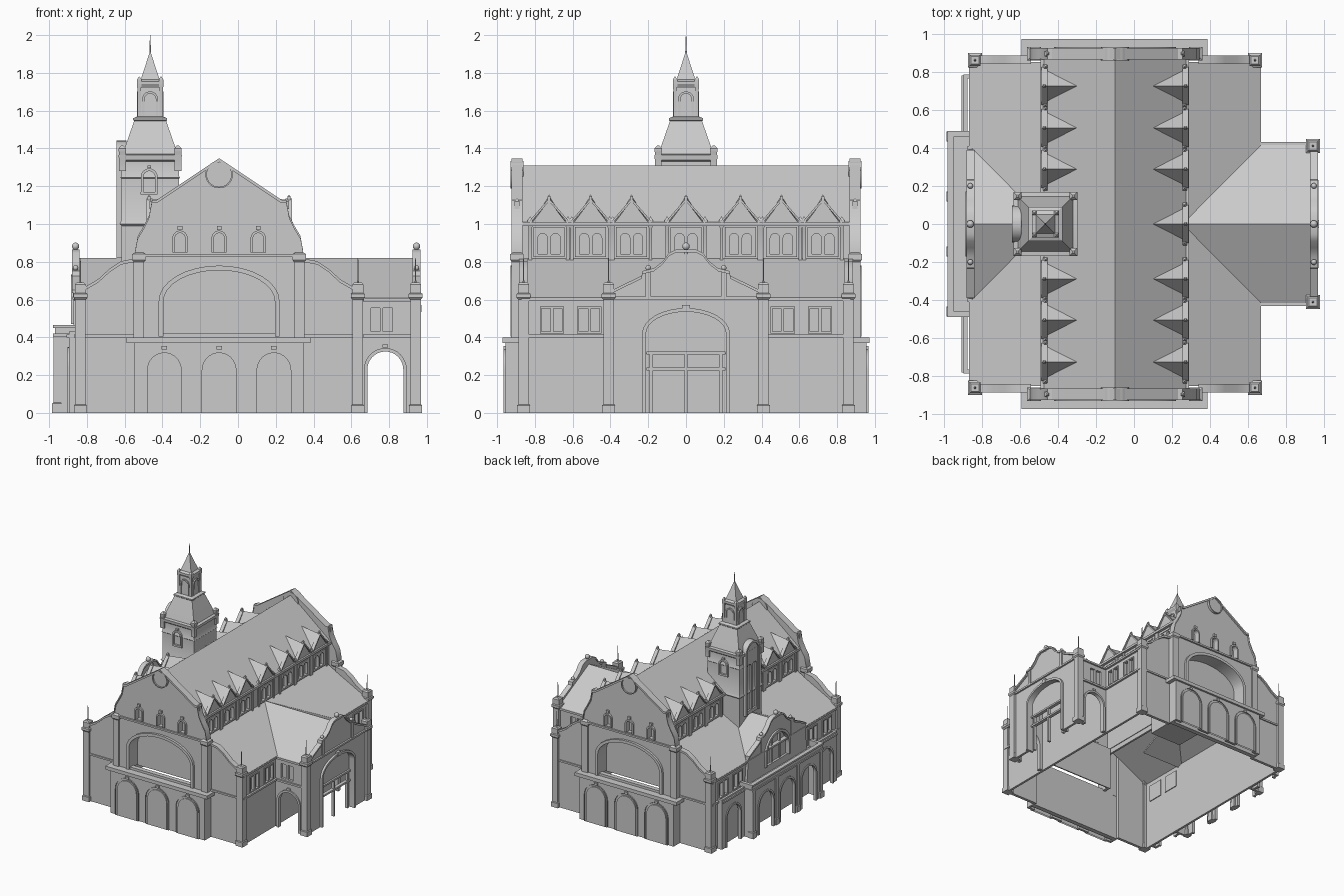
import bpy, bmesh, math

if "Cube" in bpy.data.objects:
    bpy.data.objects.remove(bpy.data.objects["Cube"])

CX = -0.1  # nave axis


def finish(name, bm):
    bmesh.ops.remove_doubles(bm, verts=bm.verts, dist=1e-5)
    bmesh.ops.recalc_face_normals(bm, faces=bm.faces)
    me = bpy.data.meshes.new(name)
    bm.to_mesh(me)
    bm.free()
    ob = bpy.data.objects.new(name, me)
    bpy.context.collection.objects.link(ob)
    return ob


def plate(name, ax, loops, a, b):
    """Filled 2D outlines (inner loops are holes) extruded from a to b along axis ax."""
    cu = bpy.data.curves.new(name, 'CURVE')
    cu.dimensions, cu.fill_mode, cu.extrude = '2D', 'BOTH', abs(b - a) / 2
    for lp in loops:
        sp = cu.splines.new('POLY')
        sp.points.add(len(lp) - 1)
        for p, (u, v) in zip(sp.points, lp):
            p.co = (u, v, 0, 1)
        sp.use_cyclic_u = True
    tmp = bpy.data.objects.new("tmp", cu)
    bpy.context.collection.objects.link(tmp)
    bpy.context.view_layer.update()
    me = bpy.data.meshes.new_from_object(tmp.evaluated_get(bpy.context.evaluated_depsgraph_get()))
    bpy.data.objects.remove(tmp)
    bm = bmesh.new()
    bm.from_mesh(me)
    bpy.data.meshes.remove(me)
    for v in bm.verts:
        p, q, w = v.co
        w += (a + b) / 2
        v.co = {'X': (w, p, q), 'Y': (p, w, q), 'Z': (p, q, w)}[ax]
    return finish(name, bm)


def loft(name, centres, prof, n=4):
    """Stack of square (or round) rings given as (half width, z)."""
    bm = bmesh.new()
    k = math.sqrt(2) if n == 4 else 1
    for cx, cy in centres:
        rings = [[bm.verts.new((cx + k * r * math.cos(math.pi / n + 2 * math.pi * i / n),
                                cy + k * r * math.sin(math.pi / n + 2 * math.pi * i / n), z))
                  for i in range(n)] for r, z in prof]
        for lo, hi in zip(rings, rings[1:]):
            for i in range(n):
                bm.faces.new((lo[i], lo[(i + 1) % n], hi[(i + 1) % n], hi[i]))
        bm.faces.new(rings[0][::-1])
        bm.faces.new(rings[-1])
    return finish(name, bm)


def rect(u0, u1, v0, v1):
    return [(u0, v0), (u1, v0), (u1, v1), (u0, v1)]


def arch(c, z0, hw, zs, rise, n=16):
    return ([(c - hw, z0)] + [(c - hw * math.cos(math.pi * i / n), zs + rise * math.sin(math.pi * i / n))
                              for i in range(n + 1)] + [(c + hw, z0)])


def arch_band(c, z0, hw, zs, rise, t):
    return arch(c, z0, hw + t, zs, rise + t) + arch(c, z0, hw, zs, rise)[::-1]


def notched(u0, u1, top, arches):
    """Wall outline with arches cut from the ground; top runs right to left."""
    pts = [(u0, 0)]
    for a in arches:
        pts += arch(*a)
    return pts + [(u1, 0)] + top


def strip(pts, t):
    return pts + [(u, v + t) for u, v in reversed(pts)]


def ball(name, centres, z, r):
    loft(name, centres, [(r * .5, z - 2 * r), (r * .5, z - r * .9)] +
         [(max(.001, r * math.cos(math.radians(d))), z + r * math.sin(math.radians(d))) for d in range(-60, 91, 30)], 12)


def both(half):
    return half + [(-u, v) for u, v in reversed(half)]


# nave roof
plate("nave_roof", 'Y', [[(CX + u, z) for u, z in [(-.385, 1.0), (0, 1.31), (.385, 1.0), (.355, 1.0), (0, 1.285), (-.355, 1.0)]]], -.88, .88)

# gable ends with porches, identical front and back
GABLE = [(.445, .84), (.43, .92), (.40, .97), (.37, 1.03), (.355, 1.11), (.33, 1.11), (0, 1.33)]
AISLE = [(.75, .64), (.70, .655), (.64, .69), (.58, .745), (.52, .785), (.44, .80)]
PORCH = [(c, 0, .092, .225, .095) for c in (-.39, CX, .19)]
for s in (-1, 1):
    top = [(CX + u, z) for u, z in both(GABLE)]
    lights = [(c, .85, .027, .925, .027) for c in (-.307, CX, .107)]
    plate("gable_wall", 'Y', [notched(-.545, .345, top, []), arch(CX, .42, .30, .59, .165)] +
          [arch(*a) for a in lights], s * .87, s * .91)
    plate("gable_coping", 'Y', [strip(top, .018)], s * .865, s * .925)
    plate("gable_window_glass", 'Y', [rect(-.36, .16, .84, .97)], s * .868, s * .875)
    plate("gable_window_trim", 'Y', [arch_band(*a, .013) for a in lights] +
          [rect(a[0] - .012, a[0] + .012, .968, .99) for a in lights], s * .90, s * .925)
    plate("great_arch_back", 'Y', [rect(-.42, .22, .40, .78)], s * .80, s * .81)
    plate("great_arch_trim", 'Y', [arch_band(CX, .405, .295, .59, .165, .025)], s * .80, s * .93)
    plate("gable_sill_band", 'Y', [rect(-.56, .36, .825, .84)], s * .87, s * .925)
    disc = [(CX + .065 * math.cos(i * math.pi / 16), 1.262 + .065 * math.sin(i * math.pi / 16)) for i in range(32)]
    rim = [(CX + (u - CX) * 1.12, 1.262 + (v - 1.262) * 1.12) for u, v in disc]
    plate("gable_roundel", 'Y', [disc], s * .86, s * .918)
    plate("gable_roundel_rim", 'Y', [rim, disc], s * .86, s * .93)
    loft("gable_pier", [(CX + m * .425, s * .895) for m in (-1, 1)],
         [(.028, .4), (.028, .80), (.036, .81), (.036, .84), (.02, .85)])
    loft("gable_shoulder", [(CX + m * .355, s * .895) for m in (-1, 1)], [(.014, 1.08), (.014, 1.12), (.002, 1.135)])
    plate("porch_front", 'Y', [notched(-.55, .35, [(.35, .38), (-.55, .38)], PORCH)], s * .935, s * .955)
    plate("porch_arch_trim", 'Y', [arch_band(*a, .018) for a in PORCH] +
          [rect(a[0] - .015, a[0] + .015, .335, .355) for a in PORCH], s * .95, s * .965)
    plate("porch_side", 'Y', [rect(-.55, -.53, 0, .38), rect(.33, .35, 0, .38)], s * .87, s * .95)
    plate("porch_slab", 'Z', [rect(-.59, .385, s * .87, s * .972)], .37, .40)
    # curved aisle ends
    for m in (-1, 1):
        out = [(CX + m * u, z) for u, z in [(.44, 0), (.75, 0)] + AISLE]
        plate("aisle_end_wall", 'Y', [out], s * .845, s * .87)
        plate("aisle_end_coping", 'Y', [strip([(CX + m * u, z) for u, z in AISLE], .018)], s * .84, s * .885)
        x0, x1 = sorted((CX + m * .44, CX + m * .76))
        plate("aisle_end_band", 'Y', [rect(x0, x1, .40, .415)], s * .85, s * .88)

# corner piers with thin finial rods
corners = [(CX + m * .735, s * .86) for m in (-1, 1) for s in (-1, 1)] + [(.94, -.41), (.94, .41)]
loft("corner_pier", corners, [(.034, 0), (.034, .04), (.028, .045), (.028, .60), (.037, .61), (.037, .63),
                              (.029, .635), (.029, .68), (.02, .69)])
loft("corner_finial", corners, [(.008, .68), (.004, .70), (.003, .80), (.001, .82)], 8)

# long sides: clerestory, dormers, aisle walls and roofs
DORMERS = [-.725, -.505, -.288, 0, .288, .505, .725]
BAYS = [-.71, -.512, .512, .71]
for m in (-1, 1):
    X = lambda d: CX + m * d
    pairs = [arch(y + o, .84, .025, .925, .025, 8) for y in DORMERS for o in (-.034, .034)]
    plate("clerestory_wall", 'X', [rect(-.87, .87, .76, 1.005)] + pairs, X(.345), X(.362))
    plate("clerestory_glass", 'X', [rect(-.86, .86, .80, .99)], X(.338), X(.344))
    plate("clerestory_frame", 'X', [rect(y - .082, y + .082, .825, .985) for y in DORMERS] + pairs, X(.355), X(.372))
    plate("clerestory_lintel", 'X', [rect(y - .06, y + .06, .96, .972) for y in DORMERS], X(.37), X(.378))
    plate("clerestory_cornice", 'X', [rect(-.87, .87, .99, 1.01)], X(.35), X(.39))
    loft("clerestory_pilaster", [(X(.365), y + o) for y in DORMERS for o in (-.1, .1)],
         [(.009, .80), (.009, .98), (.013, .99), (.013, 1.02), (.001, 1.04)])
    bm = bmesh.new()
    for y in DORMERS:
        a, b, c, d = [bm.verts.new(p) for p in ((X(.375), y - .095, 1.0), (X(.375), y + .095, 1.0),
                                                (X(.375), y, 1.125), (X(.19), y, 1.15))]
        for f in ((a, b, c), (a, c, d), (b, d, c), (a, d, b)):
            bm.faces.new(f)
    finish("dormer_roofs", bm)
    plate("dormer_coping", 'X', [strip([(y - .1, 1.005), (y, 1.12), (y + .1, 1.005)], .016) for y in DORMERS], X(.355), X(.385))
    loft("dormer_finial", [(X(.37), y) for y in DORMERS], [(.008, 1.11), (.008, 1.145), (.001, 1.155)])
    plate("aisle_roof", 'Y', [[(X(.355), .82), (X(.765), .61), (X(.765), .592), (X(.355), .80)]], -.85, .85)
    # aisle outer wall, open behind the cross gable portal only in relief
    slots = [rect(y + o - .023, y + o + .023, .43, .553) for y in BAYS for o in (-.031, .031)]
    plate("aisle_wall", 'X', [rect(-.86, .86, 0, .605)] + slots, X(.73), X(.75))
    plate("aisle_window_glass", 'X', [rect(y - .07, y + .07, .42, .565) for y in BAYS], X(.722), X(.729))
    plate("aisle_window_frame", 'X', [rect(y - .064, y + .064, .42, .563) for y in BAYS] + slots, X(.745), X(.758))
    for s in (-1, 1):
        y0, y1 = sorted((s * .41, s * .87))
        plate("aisle_bands", 'X', [rect(y0, y1, z, z + .016) for z in (.40, .592)], X(.74), X(.768))

# cross gables: deep wing on the right, shallow one on the left
PED = [(.39, .635), (.235, .71), (.23, .735), (.17, .75), (.125, .785), (.09, .83), (.055, .848)]
SECTION = [(-.425, .603), (0, .82), (.425, .603), (.425, .588), (0, .80), (-.425, .588)]
plate("wing_roof_right", 'X', [SECTION], .26, .94)
plate("wing_roof_left", 'X', [SECTION], -.85, -.46)
PORTAL = (0, 0, .212, .42, .115)
plate("wing_front_wall", 'X', [notched(-.41, .41, both(PED), [PORTAL])], .93, .95)
plate("wing_portal_trim", 'X', [arch_band(*PORTAL, .02)], .90, .968)
plate("wing_portal_keystone", 'X', [rect(-.02, .02, .535, .57)], .94, .972)
plate("wing_tympanum", 'X', [arch(0, .315, .212, .42, .115)], .905, .915)
plate("wing_portal_lintels", 'X', [rect(-.21, .21, z, z + .015) for z in (.225, .31)], .90, .93)
plate("wing_portal_posts", 'X', [rect(y - .009, y + .009, 0, .32) for y in (-.185, 0, .185)], .90, .925)
loud = (0, .47, .15, .56, .15)
plate("left_gable_wall", 'X', [[(-.41, .40), (.41, .40)] + both(PED), arch(*loud)], -.87, -.845)
plate("left_gable_glass", 'X', [arch(*loud)], -.845, -.838)
plate("left_gable_arch_trim", 'X', [arch_band(*loud, .022)], -.885, -.84)
plate("left_gable_mullions", 'X', [rect(y - .007, y + .007, .47, .68) for y in (-.055, .055)], -.86, -.845)
for x in (.945, -.86):
    plate("pediment_coping", 'X', [strip(both(PED), .016)], x - .02, x + .022)
    plate("pediment_bands", 'X', [rect(-.41, .41, .60, .615)], x - .015, x + .02)
    loft("pediment_post", [(x, -.2), (x, .2)], [(.014, .60), (.014, .745), (.008, .755)])
    ball("pediment_side_ball", [(x, -.2), (x, .2)], .768, .015)
    ball("pediment_top_ball", [(x, 0)], .882, .02)
SIDE = (.78, 0, .095, .23, .095)
for s in (-1, 1):
    slots = [rect(.703, .752, .43, .555), rect(.768, .817, .43, .555)]
    plate("wing_side_wall", 'Y', [notched(.65, .95, [(.95, .6), (.65, .6)], [SIDE])] + slots, s * .395, s * .415)
    plate("wing_side_glass", 'Y', [rect(.69, .83, .42, .57)], s * .386, s * .394)
    plate("wing_side_arch_trim", 'Y', [arch_band(*SIDE, .018), rect(.765, .795, .345, .362)], s * .39, s * .427)
    plate("wing_side_bands", 'Y', [rect(.65, .96, z, z + .016) for z in (.40, .592)], s * .40, s * .43)

# arcade along the left side
MID = [(y, 0, .095, .24, .095) for y in (-.29, 0, .29)]
plate("arcade_centre", 'X', [notched(-.48, .48, [(.48, .46), (-.48, .46)], MID)], -.97, -.95)
plate("arcade_centre_trim", 'X', [arch_band(*a, .016) for a in MID], -.96, -.977)
plate("arcade_centre_cornice", 'X', [rect(-.485, .485, .405, .42), rect(-.485, .485, .45, .465)], -.98, -.945)
plate("arcade_centre_roof", 'Z', [rect(-.96, -.86, -.47, .47)], .39, .41)
loft("arcade_pier", [(-.958, y) for y in (-.46, -.145, .145, .46)], [(.026, 0), (.026, .05), (.02, .055), (.02, .41)])
for s in (-1, 1):
    a = (s * .63, 0, .092, .24, .092)
    y0, y1 = sorted((s * .48, s * .78))
    plate("arcade_side", 'X', [notched(y0, y1, [(y1, .43), (y0, .43)], [a])], -.895, -.875)
    plate("arcade_side_trim", 'X', [arch_band(*a, .016)], -.902, -.88)
    plate("arcade_side_cornice", 'X', [rect(y0, y1, .40, .415)], -.907, -.875)
    plate("arcade_return", 'Y', [rect(-.97, -.85, 0, .46)], s * .46, s * .48)
    plate("arcade_return_cornice", 'Y', [rect(-.98, -.86, .405, .42), rect(-.98, -.86, .45, .465)], s * .46, s * .488)
    plate("arcade_end", 'Y', [rect(-.895, -.85, 0, .43)], s * .765, s * .785)

# tower
T = [(-.465, 0)]
loft("tower_shaft", T, [(.152, .60), (.152, .99), (.162, 1.0), (.152, 1.02), (.152, 1.24), (.157, 1.245), (.152, 1.255),
                        (.152, 1.33), (.165, 1.34), (.168, 1.365), (.145, 1.37), (.125, 1.43), (.085, 1.545),
                        (.09, 1.55), (.09, 1.56), (.066, 1.57), (.06, 1.69), (.058, 1.72), (.07, 1.74), (.07, 1.755),
                        (.05, 1.765), (.025, 1.84), (.006, 1.90), (.003, 1.91)])
loft("tower_spire_rod", T, [(.005, 1.89), (.003, 1.96), (.001, 2.0)], 8)
loft("tower_corner_post", [(-.465 + i * .147, j * .147) for i in (-1, 1) for j in (-1, 1)],
     [(.018, 1.28), (.018, 1.38), (.02, 1.385), (.02, 1.40), (.006, 1.415)])
loft("lantern_pinnacle", [(-.465 + i * .058, j * .058) for i in (-1, 1) for j in (-1, 1)],
     [(.009, 1.56), (.009, 1.71), (.012, 1.73), (.012, 1.765), (.002, 1.78)])
for s in (-1, 1):
    plate("tower_window_trim", 'Y', [arch_band(-.47, 1.17, .03, 1.25, .03, .014), rect(-.515, -.425, 1.155, 1.17),
                                     rect(-.48, -.46, 1.296, 1.31)], s * .14, s * .168)
    plate("lantern_arch_y", 'Y', [arch_band(-.465, 1.57, .03, 1.66, .03, .012)], s * .05, s * .07)
    plate("lantern_arch_x", 'X', [arch_band(0, 1.57, .03, 1.66, .03, .012)], -.465 + s * .05, -.465 + s * .07)
lancets = [arch(o, .85, .028, 1.22, .028, 8) for o in (-.036, .036)]
plate("tower_tall_window", 'X', [arch(0, .82, .085, 1.345, .085)] + lancets, -.632, -.60)
plate("tower_tall_window_trim", 'X', [arch_band(0, .82, .078, 1.345, .078, .018)], -.642, -.59)

bpy.ops.object.select_all(action='SELECT')
bpy.context.view_layer.objects.active = bpy.context.selected_objects[0]
bpy.ops.object.shade_smooth_by_angle(angle=math.radians(30))
